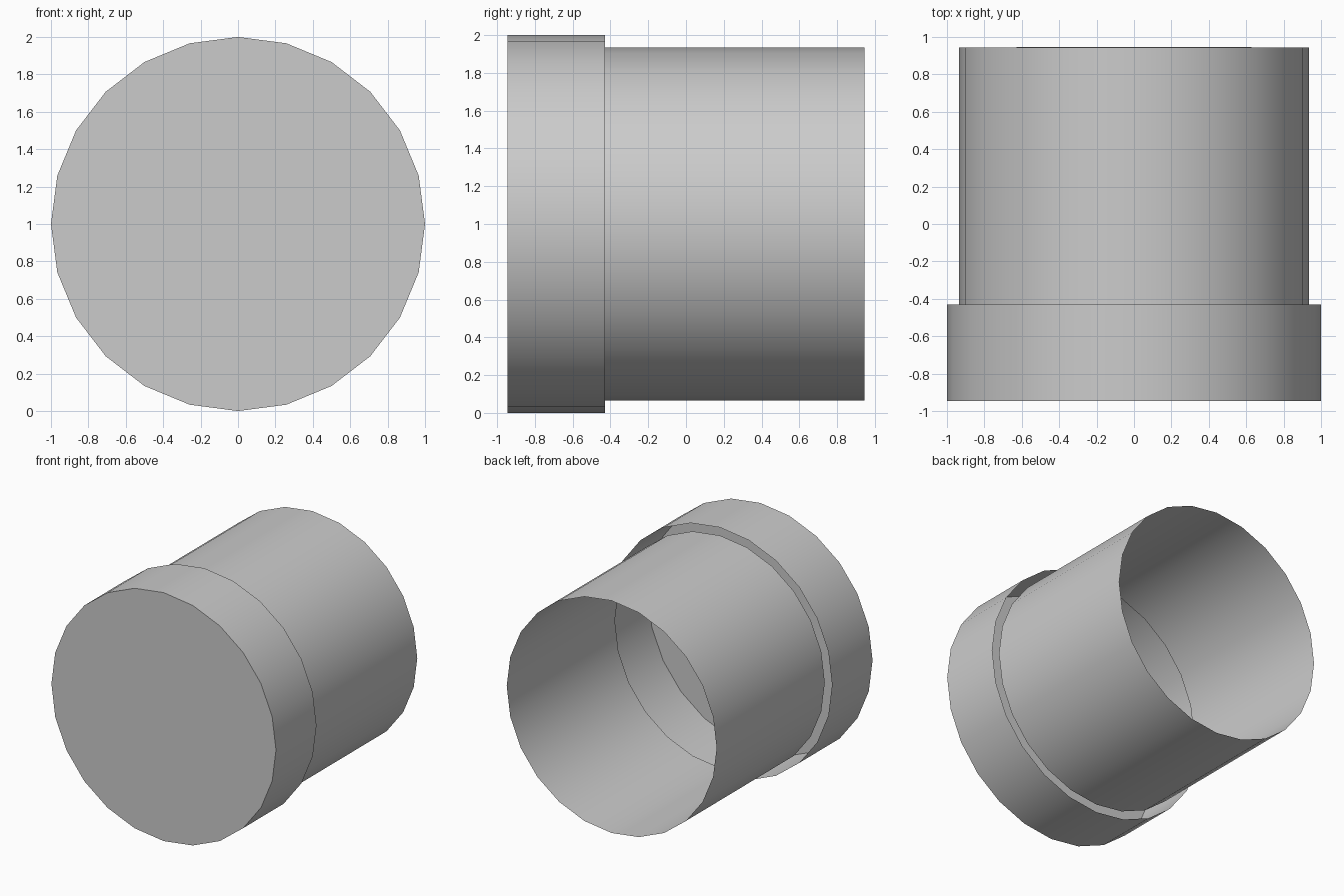
import bpy
import math

SIDES = 24
AXIS = (math.pi / 2, 0, 0)  # local z points to the front (-y)
FRONT, STEP, BACK = -0.945, -0.43, 0.945

cube = bpy.data.objects.get("Cube")
if cube:
    bpy.data.objects.remove(cube, do_unlink=True)

grey = bpy.data.materials.new("plain_grey")
grey.use_nodes = True
colour = (0.6, 0.6, 0.6, 1)
grey.diffuse_color = colour
grey.node_tree.nodes["Principled BSDF"].inputs["Base Color"].default_value = colour


def finish(name):
    obj = bpy.context.object
    obj.name = name
    obj.data.materials.append(grey)
    bpy.ops.object.transform_apply(location=False, rotation=True, scale=False)
    bpy.ops.object.shade_smooth_by_angle(angle=math.radians(30))
    return obj


def open_tube(name, radius, start, end):
    bpy.ops.mesh.primitive_cylinder_add(
        vertices=SIDES, radius=radius, depth=end - start, end_fill_type='NOTHING',
        location=(0, (start + end) / 2, 1), rotation=AXIS)
    return finish(name)


# Wide collar, open at the back, with a gap around the narrower tube
open_tube("collar_wall", 1.0, FRONT, STEP)

# Narrow tube, open at both ends
open_tube("rear_tube", 0.935, STEP, BACK)

# Flat disc closing the front of the collar
bpy.ops.mesh.primitive_circle_add(
    vertices=SIDES, radius=1.0, fill_type='NGON',
    location=(0, FRONT, 1), rotation=AXIS)
finish("front_disc")
